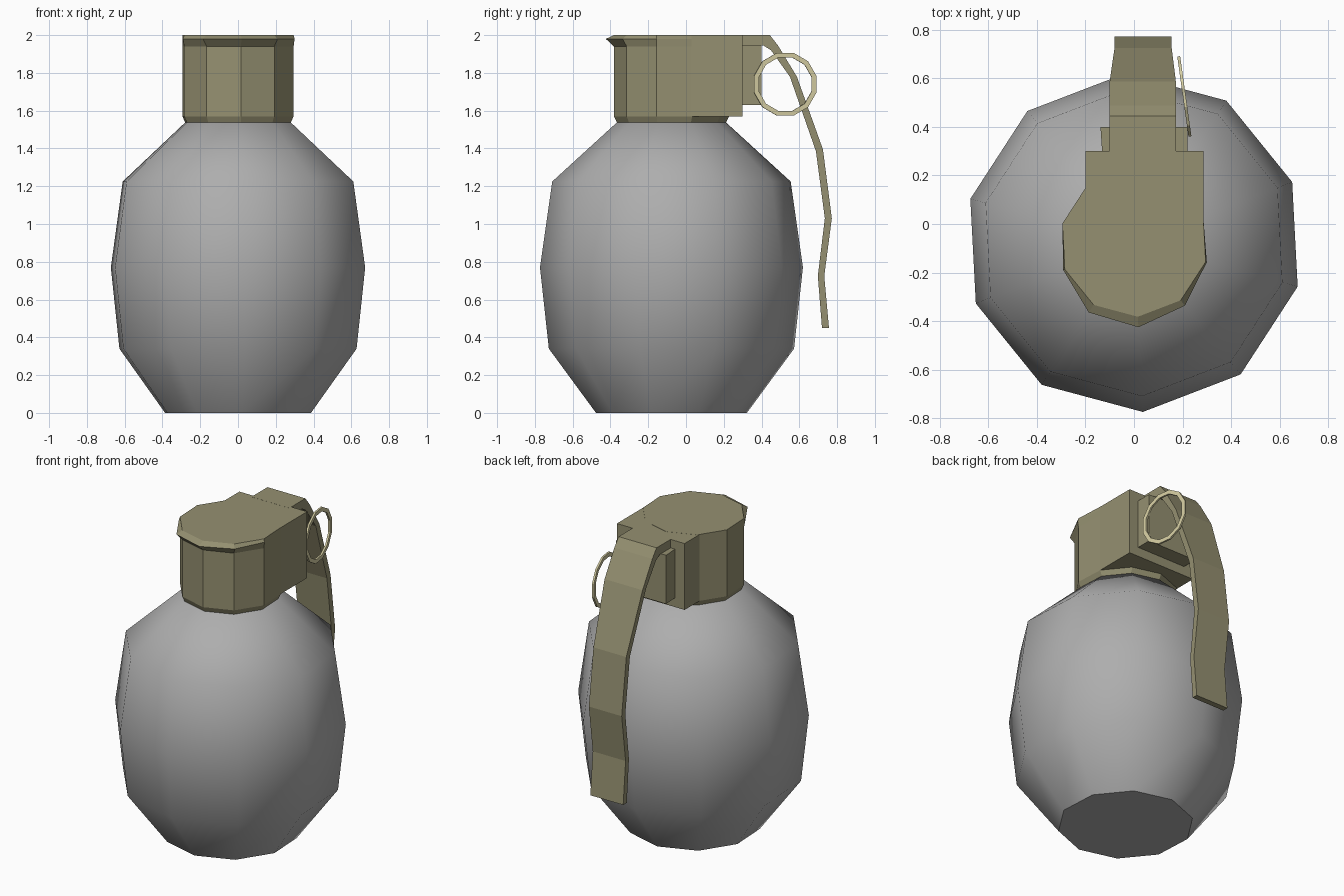
import bpy
import bmesh
from math import sin, cos, radians, atan2, hypot
from mathutils import Matrix

if "Cube" in bpy.data.objects:
    bpy.data.objects.remove(bpy.data.objects["Cube"])


def material(name, rgb):
    m = bpy.data.materials.new(name)
    m.use_nodes = True
    m.diffuse_color = (*rgb, 1)
    m.node_tree.nodes["Principled BSDF"].inputs["Base Color"].default_value = (*rgb, 1)
    return m


GREY = material("body grey", (0.42, 0.42, 0.42))
OLIVE = material("olive metal", (0.30, 0.28, 0.165))
PALE = material("pale brass", (0.66, 0.61, 0.36))


def loft(name, rings, mat, caps=True):
    """Join equal-length point rings with quads; cap both ends or close the loop."""
    bm = bmesh.new()
    loops = [[bm.verts.new(p) for p in ring] for ring in rings]
    n = len(loops[0])
    pairs = list(zip(loops, loops[1:])) if caps else list(zip(loops, loops[1:] + loops[:1]))
    for a, b in pairs:
        for i in range(n):
            j = (i + 1) % n
            bm.faces.new((a[i], a[j], b[j], b[i]))
    if caps:
        bm.faces.new(loops[0][::-1])
        bm.faces.new(loops[-1])
    bmesh.ops.recalc_face_normals(bm, faces=bm.faces[:])
    mesh = bpy.data.meshes.new(name)
    bm.to_mesh(mesh)
    bm.free()
    mesh.materials.append(mat)
    obj = bpy.data.objects.new(name, mesh)
    bpy.context.collection.objects.link(obj)
    return obj


def prism(name, outline, z0, z1, mat):
    return loft(name, [[(x, y, z) for x, y in outline] for z in (z0, z1)], mat)


def decagon(radii, z):
    angles = [radians(-87 + 36 * i) for i in range(10)]
    return [(r * cos(a), -0.077 + r * sin(a), z) for r, a in zip(radii, angles)]


# Ten-sided smooth body with a flat base
profile = [(0.4, 0), (0.65, 0.34), (0.697, 0.77), (0.632, 1.225), (0.29, 1.537)]
body = loft("body", [decagon([r] * 10, z) for r, z in profile], GREY)
bpy.ops.object.select_all(action="DESELECT")
body.select_set(True)
bpy.context.view_layer.objects.active = body
bpy.ops.object.shade_smooth_by_angle(angle=radians(48))

# Round part of the head, with a lip flaring over the front
round_r = [0.305] * 10
lip_r = [0.348, 0.333, 0.31] + [0.305] * 5 + [0.312, 0.342]
loft("head", [decagon([0.288] * 10, 1.535), decagon(round_r, 1.57),
              decagon(round_r, 1.94), decagon(lip_r, 1.98),
              decagon(round_r, 2.0)], OLIVE)

# Square rear of the head and the hinge block behind it
prism("head_rear", [(0.285, 0.03), (0.285, 0.3), (-0.2, 0.3), (-0.2, 0.15), (0, 0)],
      1.57, 1.9995, OLIVE)
prism("hinge_block", [(-0.13, 0.28), (0.22, 0.28), (0.22, 0.4), (-0.138, 0.4)],
      1.63, 1.945, OLIVE)

# Bent safety lever: outer y, inner y, outer z, inner z, left edge, right edge
path = [(0.28, 0.28, 2.0, 1.945, -0.1, 0.172), (0.444, 0.41, 2.0, 1.945, -0.1, 0.172),
        (0.487, 0.45, 1.945, 1.92, -0.1, 0.172), (0.587, 0.55, 1.78, 1.78, -0.1, 0.172),
        (0.725, 0.688, 1.395, 1.385, -0.08, 0.155), (0.772, 0.735, 1.03, 1.03, -0.08, 0.155),
        (0.732, 0.698, 0.725, 0.725, -0.08, 0.155), (0.757, 0.72, 0.45, 0.45, -0.08, 0.155)]
loft("safety_lever", [[(a, yo, zo), (b, yo, zo), (b, yi, zi), (a, yi, zi)]
                      for yo, yi, zo, zi, a, b in path], OLIVE)

# Pull ring, a thin square-section hoop turned slightly inward
hoop = []
for i in range(12):
    t = radians(30 * i + 15)
    hoop.append([(x, r * cos(t), r * sin(t))
                 for x, r in ((-0.006, 0.146), (0.006, 0.146), (0.006, 0.172), (-0.006, 0.172))])
ring = loft("pull_ring", hoop, PALE, caps=False)
ring.matrix_world = Matrix.Translation((0.207, 0.525, 1.74)) @ Matrix.Rotation(radians(8), 4, "Z")
